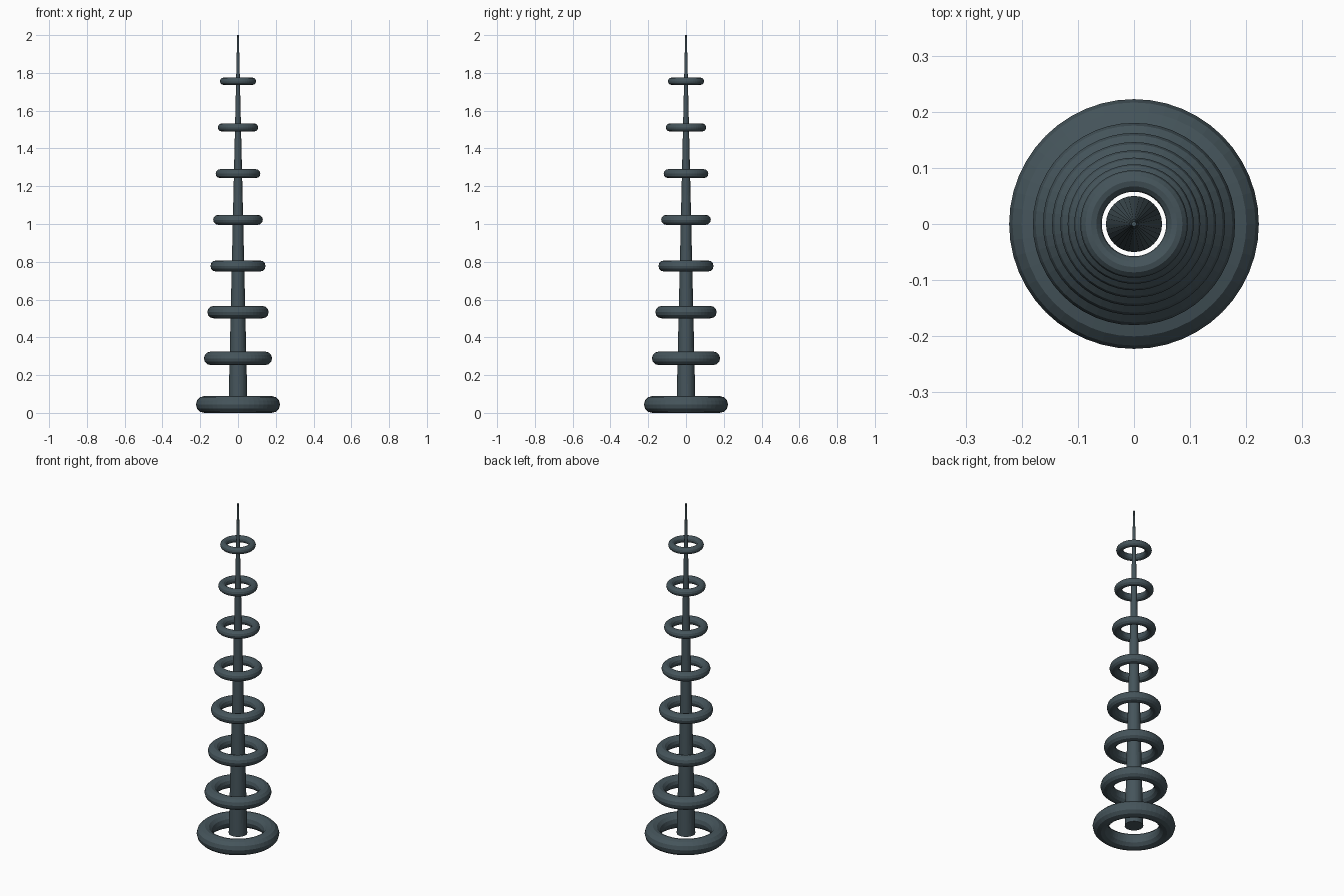
import bpy

if "Cube" in bpy.data.objects:
    bpy.data.objects.remove(bpy.data.objects["Cube"])

mat = bpy.data.materials.new("dark_slate")
mat.diffuse_color = (0.06, 0.09, 0.105, 1)
mat.use_nodes = True
mat.node_tree.nodes["Principled BSDF"].inputs["Base Color"].default_value = mat.diffuse_color

R = 0.178            # major radius of the lowest ring
BASE = R / 4         # mast starts at the centre height of the lowest ring
LENGTH = 2.0 - BASE

# tapered mast
bpy.ops.mesh.primitive_cone_add(vertices=32, radius1=0.05, radius2=0.0045,
                                depth=LENGTH, location=(0, 0, BASE + LENGTH / 2))
mast = bpy.context.object
mast.name = "mast"
mast.data.materials.append(mat)

# eight floating rings, shrinking by a tenth per level (larger first step)
for i in range(8):
    r = R * 0.9 ** (i + 1 if i else 0)
    bpy.ops.mesh.primitive_torus_add(major_segments=48, minor_segments=12,
                                     major_radius=r, minor_radius=r / 4,
                                     location=(0, 0, BASE + i * LENGTH / 8))
    ring = bpy.context.object
    ring.name = f"ring_{i + 1}"
    ring.data.materials.append(mat)
